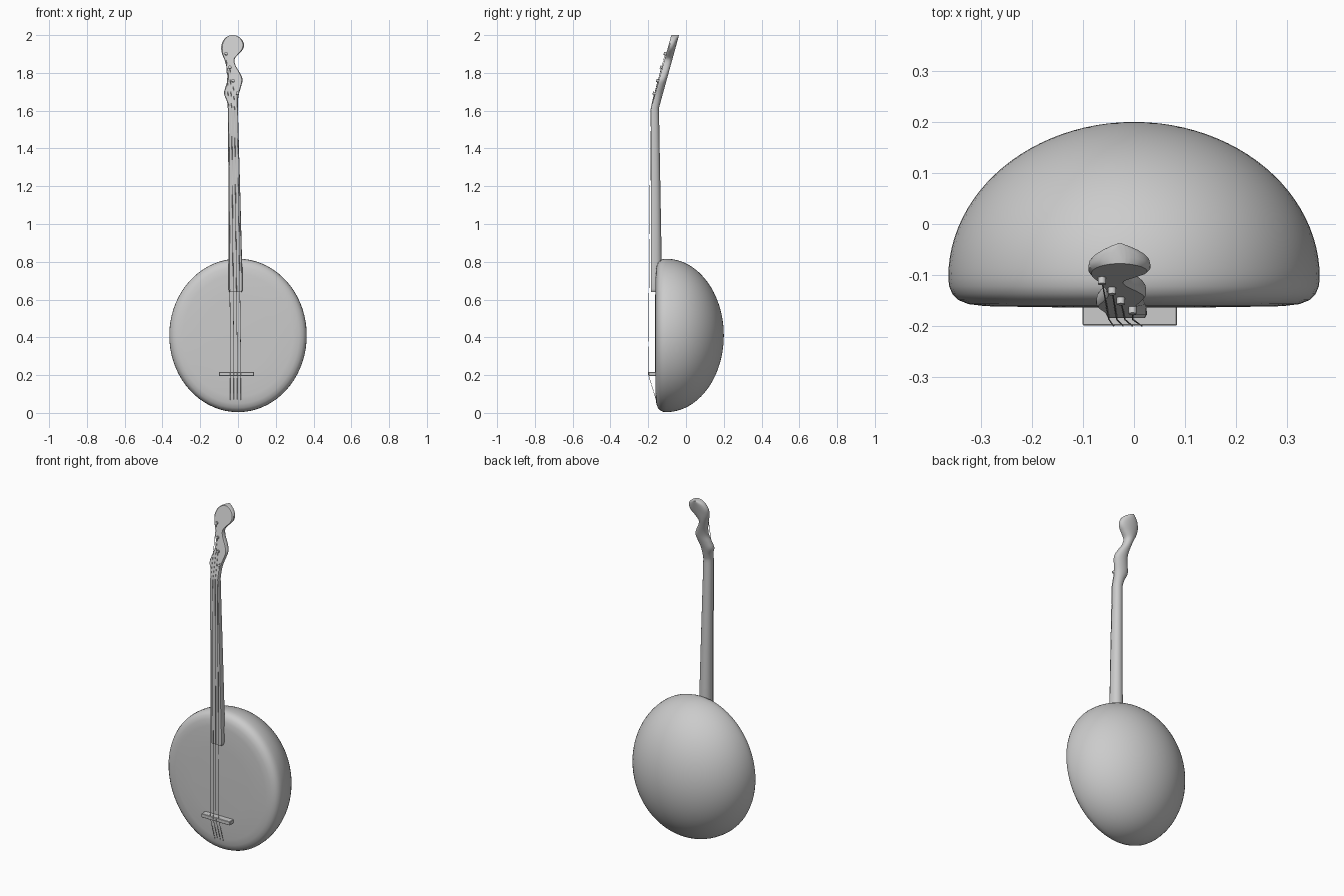
import bpy, bmesh, math
from mathutils import Vector

if "Cube" in bpy.data.objects:
    bpy.data.objects.remove(bpy.data.objects["Cube"])


def finish(name, bm, angle=40):
    bmesh.ops.recalc_face_normals(bm, faces=bm.faces)
    me = bpy.data.meshes.new(name)
    bm.to_mesh(me)
    bm.free()
    ob = bpy.data.objects.new(name, me)
    bpy.context.collection.objects.link(ob)
    bpy.ops.object.select_all(action='DESELECT')
    ob.select_set(True)
    bpy.context.view_layer.objects.active = ob
    bpy.ops.object.shade_smooth_by_angle(angle=math.radians(angle))
    return ob


def loft(name, rings, angle=40):
    bm = bmesh.new()
    loops = [[bm.verts.new(p) for p in r] for r in rings]
    n = len(loops[0])
    for a, b in zip(loops, loops[1:]):
        for i in range(n):
            bm.faces.new((a[i], a[(i + 1) % n], b[(i + 1) % n], b[i]))
    bm.faces.new(loops[0])
    bm.faces.new(loops[-1])
    return finish(name, bm, angle)


# Bowl body: oval rings running from the flat soundboard to the domed back
prof = [(-.164, .05), (-.163, .5), (-.161, .8), (-.157, .89), (-.149, .945),
        (-.137, .978), (-.122, .995)]
for k in range(25):
    t = math.radians(89.3) * k / 24
    prof.append((-.105 + .305 * math.sin(t), math.cos(t)))
rings = []
for y, s in prof:
    rings.append([(.364 * s * math.cos(2 * math.pi * i / 72), y,
                   .41 + .406 * s * math.sin(2 * math.pi * i / 72)) for i in range(72)])
loft("bowl_body", rings, 60)


# Neck and curvy head: left edge and right edge at each height
def front_y(z):
    return -.184 + max(0, z - 1.615) * .276


rows = [(.64, -.046, .02), (.655, -.05, .025), (.82, -.05, .021), (1.2, -.051, .011),
        (1.55, -.053, .001), (1.61, -.054, 0), (1.65, -.059, 0), (1.69, -.074, .005),
        (1.73, -.065, .017), (1.765, -.055, .024), (1.80, -.055, .010), (1.84, -.063, -.013),
        (1.873, -.073, -.018), (1.90, -.084, .004), (1.925, -.089, .026), (1.947, -.088, .032),
        (1.968, -.080, .026), (1.985, -.067, .012), (1.996, -.050, -.006), (2.0, -.038, -.018)]


def spline(a, b, c, d, t):
    # cubic through b and c with slopes scaled to the uneven row spacing
    h = c[0] - b[0]
    out = [b[0] + h * t]
    for i in (1, 2):
        m0 = (c[i] - a[i]) / max(c[0] - a[0], 1e-6) * h
        m1 = (d[i] - b[i]) / max(d[0] - b[0], 1e-6) * h
        out.append((2*t**3 - 3*t*t + 1) * b[i] + (t**3 - 2*t*t + t) * m0
                   + (3*t*t - 2*t**3) * c[i] + (t**3 - t*t) * m1)
    return out


fine = []
for i in range(len(rows) - 1):
    a, b, c, d = rows[max(i-1, 0)], rows[i], rows[i+1], rows[min(i+2, len(rows)-1)]
    fine += [spline(a, b, c, d, k / 4) for k in range(4)]
fine.append(rows[-1])

rings = []
for z, l, r in fine:
    mid, h, y = (l + r) / 2, (r - l) / 2, front_y(z)
    depth = .041 + max(0, 1.6 - z) * .018
    ring = [(mid - h * .9, y, z), (mid + h * .9, y, z), (mid + h, y + .006, z)]
    for k in range(13):
        t = math.pi * k / 12
        ring.append((mid + h * math.cos(t), y + .013 + (depth - .013) * math.sin(t) ** .85, z))
    ring.append((mid - h, y + .006, z))
    rings.append(ring)
loft("neck_and_head", rings, 40)

# Bridge
bm = bmesh.new()
bmesh.ops.create_cube(bm, size=1)
for v in bm.verts:
    v.co = Vector((-.008 + v.co.x * .185, -.1785 + v.co.y * .041, .206 + v.co.z * .022))
bmesh.ops.bevel(bm, geom=bm.edges[:], offset=.002, segments=1, affect='EDGES')
finish("bridge", bm, 30)

# Strings and tuning pegs
normal = Vector((0, -1, .276)).normalized()
pegs = [(-.063, 1.90), (-.043, 1.828), (-.026, 1.757), (-.003, 1.69)]
for i, (px, pz) in enumerate(pegs):
    low = -.040 + i * .0185
    nut = -.049 + i * .0155
    face = Vector((px, front_y(pz), pz))

    cu = bpy.data.curves.new(f"string_{i+1}", 'CURVE')
    cu.dimensions = '3D'
    cu.bevel_depth = .0014
    cu.bevel_resolution = 1
    cu.use_fill_caps = True
    sp = cu.splines.new('POLY')
    pts = [(low, -.157, .065), (low, -.2, .206), (nut, -.187, 1.605), face + normal * .005]
    sp.points.add(len(pts) - 1)
    for p, co in zip(sp.points, pts):
        p.co = (*co, 1)
    ob = bpy.data.objects.new(f"string_{i+1}", cu)
    bpy.context.collection.objects.link(ob)

    bm = bmesh.new()
    bmesh.ops.create_cone(bm, cap_ends=True, segments=16, radius1=.008, radius2=.008, depth=.026)
    rot = Vector((0, 0, 1)).rotation_difference(normal).to_matrix()
    for v in bm.verts:
        v.co = rot @ v.co + face
    finish(f"tuning_peg_{i+1}", bm, 30)
